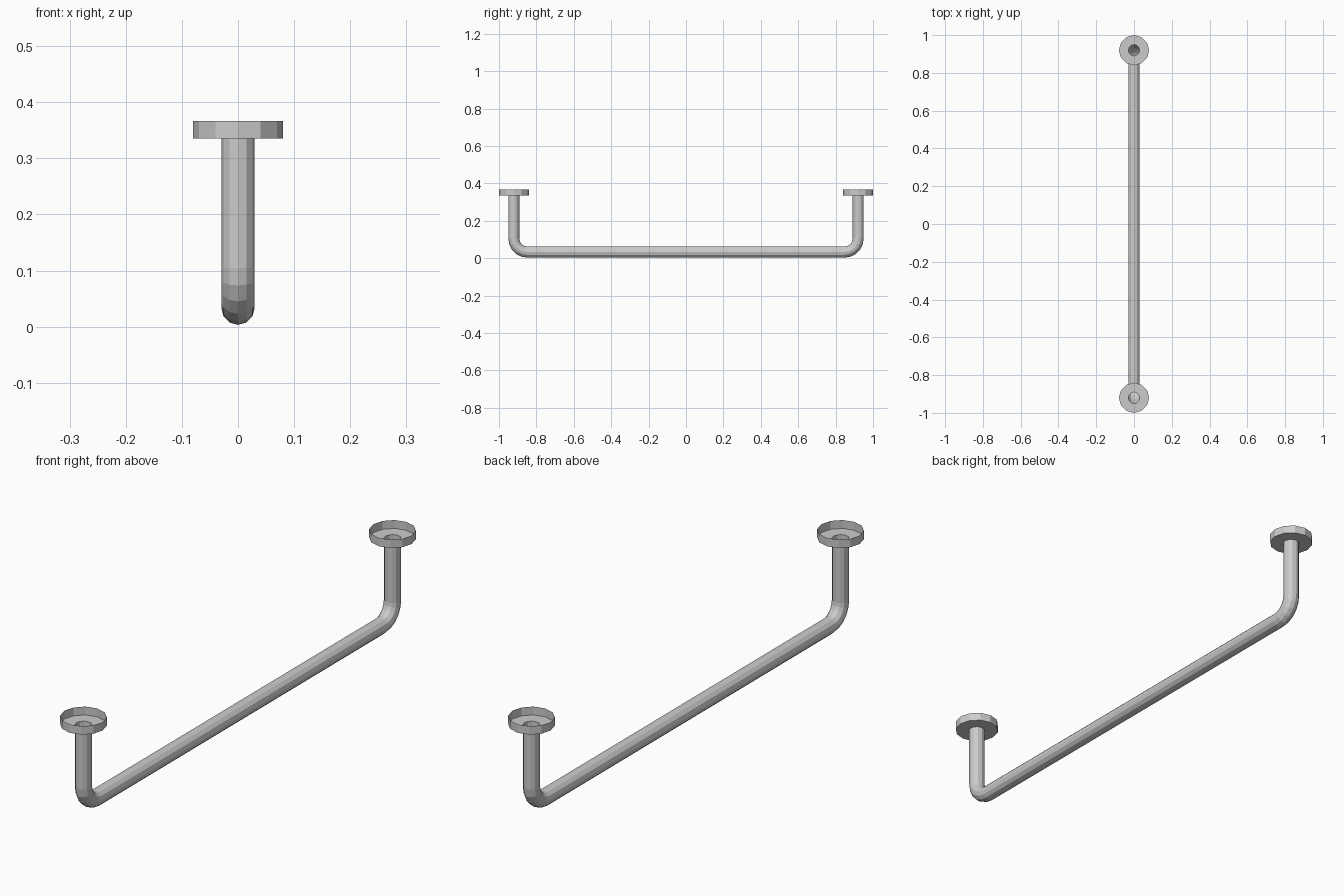
import bpy, bmesh
from math import sin, cos, pi
from mathutils import Vector

if "Cube" in bpy.data.objects:
    bpy.data.objects.remove(bpy.data.objects["Cube"])

SIDES = 12
TUBE_R, FLANGE_R = 0.0297, 0.08
Z_BAR, Z_FLOOR, Z_TOP = 0.033, 0.3355, 0.367
Y_POST, BEND_R, BEND_STEPS = 0.92, 0.072, 5


def ring(bm, centre, u, v, radius):
    return [bm.verts.new(centre + radius * (cos(a) * u + sin(a) * v))
            for a in (2 * pi * i / SIDES for i in range(SIDES))]


def bridge(bm, rings):
    for a, b in zip(rings, rings[1:]):
        for i in range(SIDES):
            j = (i + 1) % SIDES
            bm.faces.new((a[i], a[j], b[j], b[i]))


def finish(bm, name):
    mesh = bpy.data.meshes.new(name)
    bm.to_mesh(mesh)
    bm.free()
    obj = bpy.data.objects.new(name, mesh)
    bpy.context.collection.objects.link(obj)
    return obj


X, Z = Vector((1, 0, 0)), Vector((0, 0, 1))

# Bent tube: straight post, rounded corner, long bar, and the same mirrored
half = [(Vector((0, Y_POST, Z_FLOOR)), Vector((0, 1, 0)))]
corner = Vector((0, Y_POST - BEND_R, Z_BAR + BEND_R))
for k in range(BEND_STEPS + 1):
    t = pi / 2 * k / BEND_STEPS
    out = Vector((0, cos(t), -sin(t)))
    half.append((corner + BEND_R * out, out))
flip = lambda p: Vector((p.x, -p.y, p.z))
path = half + [(flip(c), flip(o)) for c, o in reversed(half)]
bm = bmesh.new()
bridge(bm, [ring(bm, c, X, o, TUBE_R) for c, o in path])
bmesh.ops.recalc_face_normals(bm, faces=bm.faces)
finish(bm, "bent_tube")

# Mounting flanges: shallow dishes open at the top, with a hole for the tube
for side, name in ((-1, "front_flange"), (1, "back_flange")):
    bm = bmesh.new()
    Y = Vector((0, 1, 0))
    base = Y * Y_POST * side
    bridge(bm, [ring(bm, base + Z * z, X, Y, r) for z, r in
                ((Z_FLOOR, TUBE_R), (Z_FLOOR, FLANGE_R), (Z_TOP, FLANGE_R))])
    # Outside of the dish faces down and outward
    bm.normal_update()
    if bm.faces[:][0].normal.z > 0 if not bm.faces.ensure_lookup_table() else False:
        bmesh.ops.reverse_faces(bm, faces=bm.faces)
    finish(bm, name)
